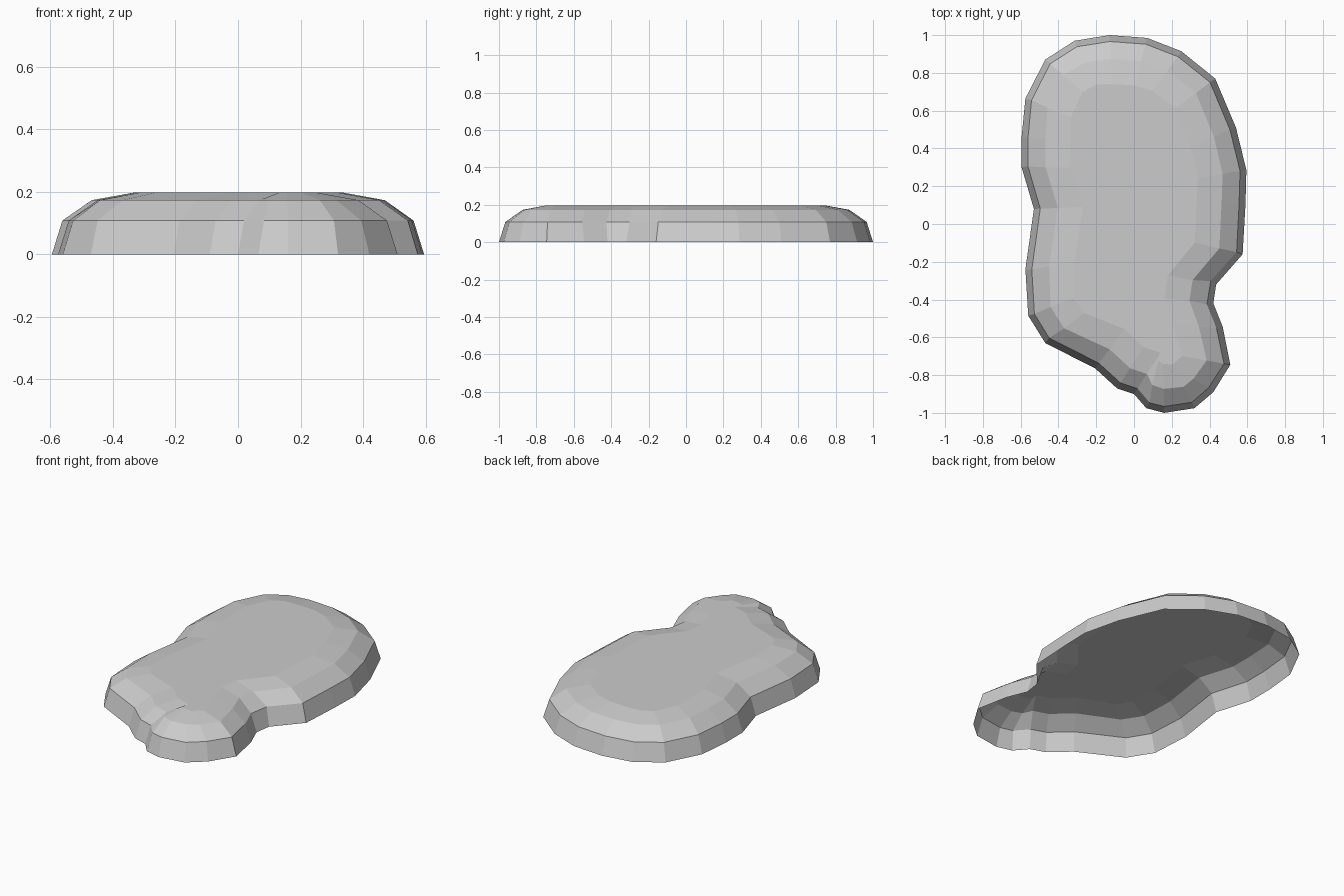
import bpy, bmesh
from mathutils import Vector

if "Cube" in bpy.data.objects:
    bpy.data.objects.remove(bpy.data.objects["Cube"])

# Outline of the base, clockwise seen from above
OUTLINE = [Vector(p) for p in (
    (-0.13, 1.0), (0.07, 0.985), (0.25, 0.915), (0.43, 0.77), (0.54, 0.51),
    (0.595, 0.285), (0.59, 0.10), (0.575, -0.16), (0.435, -0.32), (0.42, -0.42),
    (0.47, -0.545), (0.51, -0.745), (0.42, -0.89), (0.32, -0.975), (0.16, -1.0),
    (0.065, -0.975), (0.0, -0.90), (-0.09, -0.87), (-0.205, -0.765),
    (-0.47, -0.63), (-0.56, -0.485), (-0.575, -0.24), (-0.53, 0.08),
    (-0.595, 0.30), (-0.595, 0.46), (-0.575, 0.665), (-0.47, 0.87), (-0.315, 0.97))]

# Profile of the rounded edge: inset, height, neighbour span for the direction
PROFILE = [(0.0, 0.0, 1), (0.034, 0.108, 1), (0.127, 0.173, 2), (0.26, 0.197, 2)]


def inset_outline(distance, span):
    n = len(OUTLINE)
    ring = []
    for i, p in enumerate(OUTLINE):
        t = (OUTLINE[(i + span) % n] - OUTLINE[i - span]).normalized()
        ring.append(p + Vector((t.y, -t.x)) * distance)
    return ring


# Stone slab: stacked rings, flat top, open underside
bm = bmesh.new()
rings = [[bm.verts.new((p.x, p.y, z)) for p in inset_outline(d, s)]
         for d, z, s in PROFILE]
count = len(OUTLINE)
for low, high in zip(rings, rings[1:]):
    for i in range(count):
        j = (i + 1) % count
        bm.faces.new((low[j], low[i], high[i], high[j]))
bm.faces.new(rings[-1][::-1])

mesh = bpy.data.meshes.new("stone_slab")
bm.to_mesh(mesh)
bm.free()
slab = bpy.data.objects.new("stone_slab", mesh)
bpy.context.collection.objects.link(slab)
